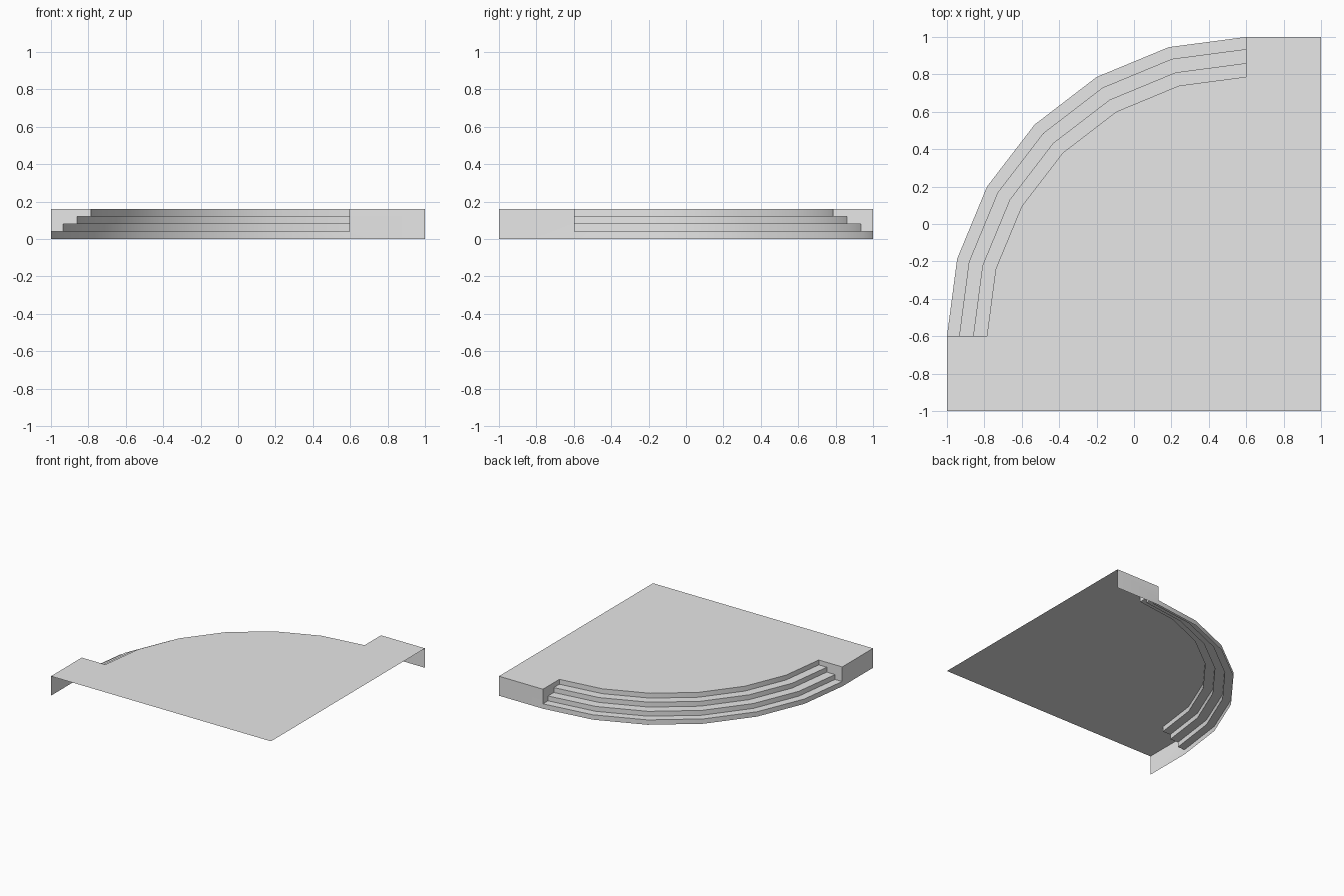
import bpy
import bmesh
from math import cos, sin, pi, radians

cube = bpy.data.objects.get("Cube")
if cube:
    bpy.data.objects.remove(cube, do_unlink=True)

CENTRE = (0.6, -0.6)          # centre of the quarter-circle steps
RADII = [1.6, 1.535, 1.46, 1.387]
RISE, TOP, SEGMENTS = 0.04, 0.16, 6

grey = bpy.data.materials.new("light_grey")
grey.use_nodes = True
grey.diffuse_color = (0.8, 0.8, 0.8, 1)
grey.node_tree.nodes["Principled BSDF"].inputs["Base Color"].default_value = (0.8, 0.8, 0.8, 1)

bm = bmesh.new()


def face(points):
    return bm.faces.new([bm.verts.new(p) for p in points])


def on_arc(radius, z, step):
    """Point on the arc, from the right end (step 0) to the back end."""
    a = step * pi / 2 / SEGMENTS
    return (CENTRE[0] - radius * cos(a), CENTRE[1] + radius * sin(a), z)


# Stair profile as (radius, height): riser, tread, riser ...
profile = []
for i, r in enumerate(RADII):
    profile += [(r, i * RISE), (r, (i + 1) * RISE)]

# Curved risers and treads
for (r0, z0), (r1, z1) in zip(profile, profile[1:]):
    for s in range(SEGMENTS):
        face([on_arc(r0, z0, s + 1), on_arc(r0, z0, s),
              on_arc(r1, z1, s), on_arc(r1, z1, s + 1)])

# Deck with the curved cut-out
deck = [on_arc(RADII[-1], TOP, s) for s in range(SEGMENTS + 1)]
deck += [(0.6, 1, TOP), (1, 1, TOP), (1, -1, TOP), (-1, -1, TOP), (-1, -0.6, TOP)]
deck_face = face(deck)

# Stepped cheeks at both ends of the stairs
for end in (0, SEGMENTS):
    face([on_arc(r, z, end) for r, z in profile[1:]] + [on_arc(RADII[0], TOP, end)])

# Outer walls beside the stairs; the front and left sides stay open
for end, corner in ((0, (-1, -1)), (SEGMENTS, (1, 1))):
    face([on_arc(RADII[0], z, end) for z in (0, RISE, TOP)]
         + [(*corner, TOP), (*corner, 0)])

# Weld the shell and turn it outward
bmesh.ops.remove_doubles(bm, verts=bm.verts[:], dist=0.0005)
bmesh.ops.recalc_face_normals(bm, faces=bm.faces[:])
top_face = max(bm.faces, key=lambda f: f.calc_area())
if top_face.normal.z < 0:
    bmesh.ops.reverse_faces(bm, faces=bm.faces[:])

mesh = bpy.data.meshes.new("corner_steps")
bm.to_mesh(mesh)
bm.free()
mesh.materials.append(grey)
steps = bpy.data.objects.new("corner_steps", mesh)
bpy.context.collection.objects.link(steps)

# Smooth along the curve, sharp at the step edges
bpy.ops.object.select_all(action="DESELECT")
steps.select_set(True)
bpy.context.view_layer.objects.active = steps
bpy.ops.object.shade_smooth_by_angle(angle=radians(30))
